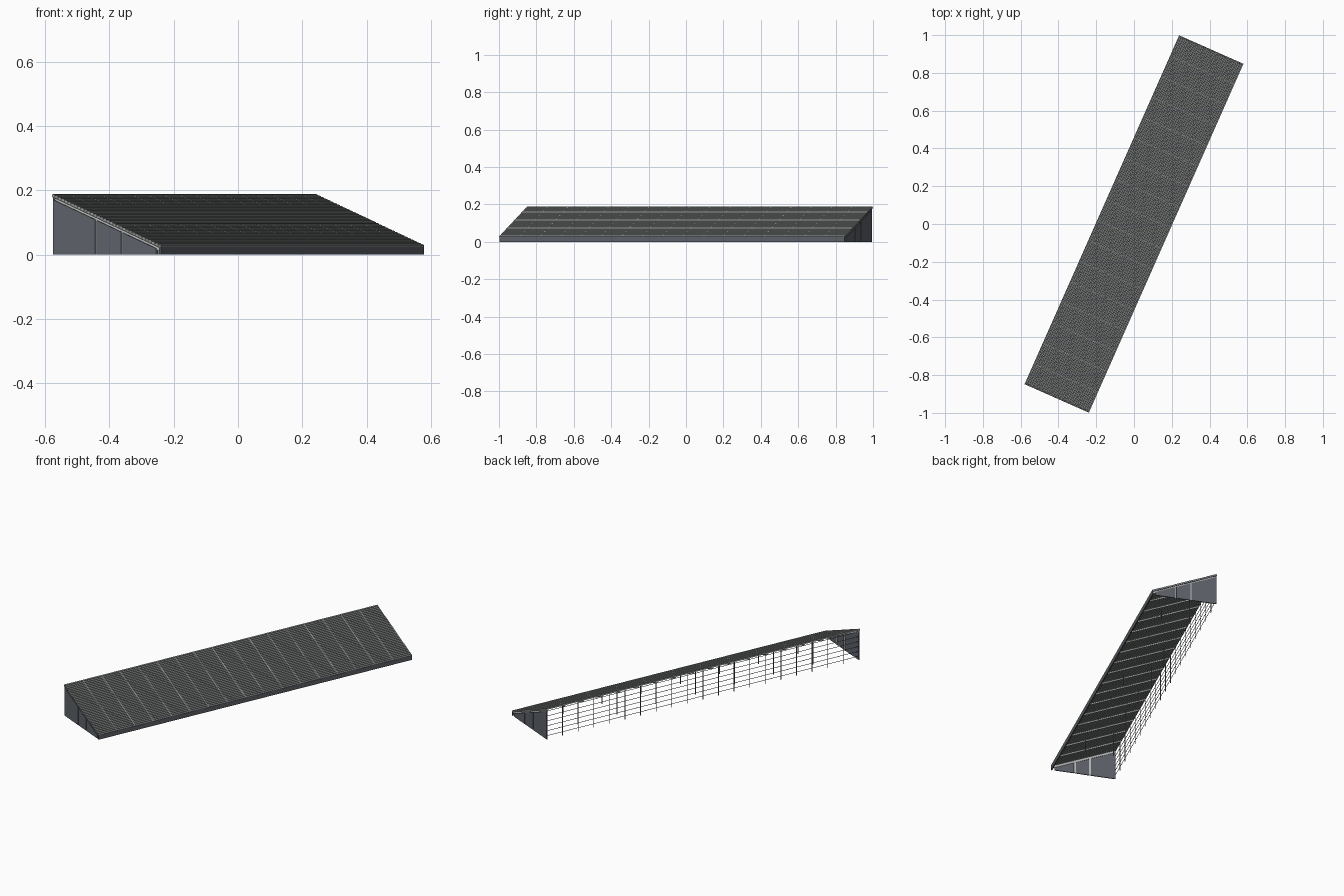
import bpy, bmesh, math
from mathutils import Matrix

if "Cube" in bpy.data.objects:
    bpy.data.objects.remove(bpy.data.objects["Cube"], do_unlink=True)

HALF_W, HALF_L = 0.185, 1.01        # half width down the slope, half length
HIGH, LOW = 0.19, 0.03              # roof heights at the back and front edges
TURN = Matrix.Rotation(math.radians(-23.9), 4, 'Z')
SLOPE = math.atan2(HIGH - LOW, 2 * HALF_W)


def roof_z(u):
    return LOW + (HIGH - LOW) * (HALF_W - u) / (2 * HALF_W)


def material(name, color):
    m = bpy.data.materials.new(name)
    m.diffuse_color = (*color, 1)
    m.use_nodes = True
    bsdf = m.node_tree.nodes["Principled BSDF"]
    bsdf.inputs["Base Color"].default_value = (*color, 1)
    bsdf.inputs["Roughness"].default_value = 0.8
    return m


slat_grey = material("slat grey", (0.30, 0.325, 0.315))
charcoal = material("charcoal trim", (0.11, 0.115, 0.115))
slate = material("slate panels", (0.112, 0.122, 0.142))
steel = material("fence steel", (0.18, 0.18, 0.185))
pale = material("pale frame", (0.5, 0.5, 0.51))


def finish(name, bm, mat):
    bmesh.ops.recalc_face_normals(bm, faces=bm.faces)
    bm.transform(TURN)
    mesh = bpy.data.meshes.new(name)
    bm.to_mesh(mesh)
    bm.free()
    mesh.materials.append(mat)
    ob = bpy.data.objects.new(name, mesh)
    bpy.context.collection.objects.link(ob)
    return ob


def box(bm, center, size, tilt=0.0):
    m = (Matrix.Translation(center) @ Matrix.Rotation(tilt, 4, 'Y')
         @ Matrix.Diagonal((*size, 1)))
    bmesh.ops.create_cube(bm, size=1, matrix=m)


def prism(bm, profile, v, thick):
    """Upright plate from a (u, z) outline, centred at v along the length."""
    a, b = ([bm.verts.new((u, v + s * thick / 2, z)) for u, z in profile] for s in (-1, 1))
    bm.faces.new(a)
    bm.faces.new(b[::-1])
    n = len(profile)
    for i in range(n):
        j = (i + 1) % n
        bm.faces.new((a[i], a[j], b[j], b[i]))


# Roof slats running along the length
bm = bmesh.new()
COUNT, SLAT = 34, 0.0076
pitch = (2 * HALF_W - SLAT) / (COUNT - 1)
for i in range(COUNT):
    u = -HALF_W + SLAT / 2 + i * pitch
    box(bm, (u, 0, roof_z(u) - SLAT / 2), (SLAT, 2 * HALF_L, SLAT), SLOPE)
finish("roof_slats", bm, slat_grey)

# Rafters let in between the slats
bm = bmesh.new()
BAYS = 17
for i in range(1, BAYS):
    v = -HALF_L + 2 * HALF_L * i / BAYS
    box(bm, (0, v, roof_z(0) - 0.008), (0.395, 0.006, 0.013), SLOPE)
finish("rafters", bm, pale)

# Trim along the two sloping ends
bm = bmesh.new()
for side in (-1, 1):
    box(bm, (0, side * (HALF_L - 0.002), roof_z(0) - 0.006), (0.4, 0.004, 0.009), SLOPE)
finish("end_trims", bm, charcoal)

# Triangular end walls, split into panels with open joints
bm = bmesh.new()
GAP = 0.018
JOINT = 0.003
joints = [-HALF_W, -0.037, 0.051, 0.17]
for side in (-1, 1):
    for a, b in zip(joints, joints[1:]):
        a, b = a + JOINT, b - JOINT
        outline = [(a, 0), (b, 0), (b, roof_z(b) - GAP), (a, roof_z(a) - GAP)]
        prism(bm, outline, side * (HALF_L - 0.004), 0.005)
finish("end_walls", bm, slate)

# Pale studs and rails showing through the joints
bm = bmesh.new()
for side in (-1, 1):
    v = side * (HALF_L - 0.008)
    for u in joints[1:3]:
        top = roof_z(u) - 0.012
        box(bm, (u, v, top / 2), (0.012, 0.003, top))
    box(bm, (0, v, roof_z(0) - 0.016), (0.39, 0.003, 0.012), SLOPE)
finish("wall_frames", bm, pale)

# Low front fascia
bm = bmesh.new()
box(bm, (HALF_W - 0.003, 0, 0.0125), (0.006, 2 * HALF_L, 0.025))
finish("front_fascia", bm, slate)

# Open wire fence closing the high back side
bm = bmesh.new()
WIRE = 0.003
for i in range(21):
    v = -HALF_L + 0.004 + (2 * HALF_L - 0.008) * i / 20
    box(bm, (-HALF_W + 0.004, v, 0.09), (WIRE, WIRE, 0.18))
for i in range(6):
    box(bm, (-HALF_W + 0.004, 0, 0.022 + i * 0.03), (0.002, 2 * HALF_L - 0.008, 0.002))
finish("back_fence", bm, steel)

# Slim posts holding the roof
bm = bmesh.new()
for u in (-0.1, 0.06):
    top = roof_z(u) - 0.012
    for i in range(1, 8):
        v = -HALF_L + 2 * HALF_L * i / 8
        box(bm, (u, v, top / 2), (0.004, 0.004, top))
finish("roof_posts", bm, steel)
